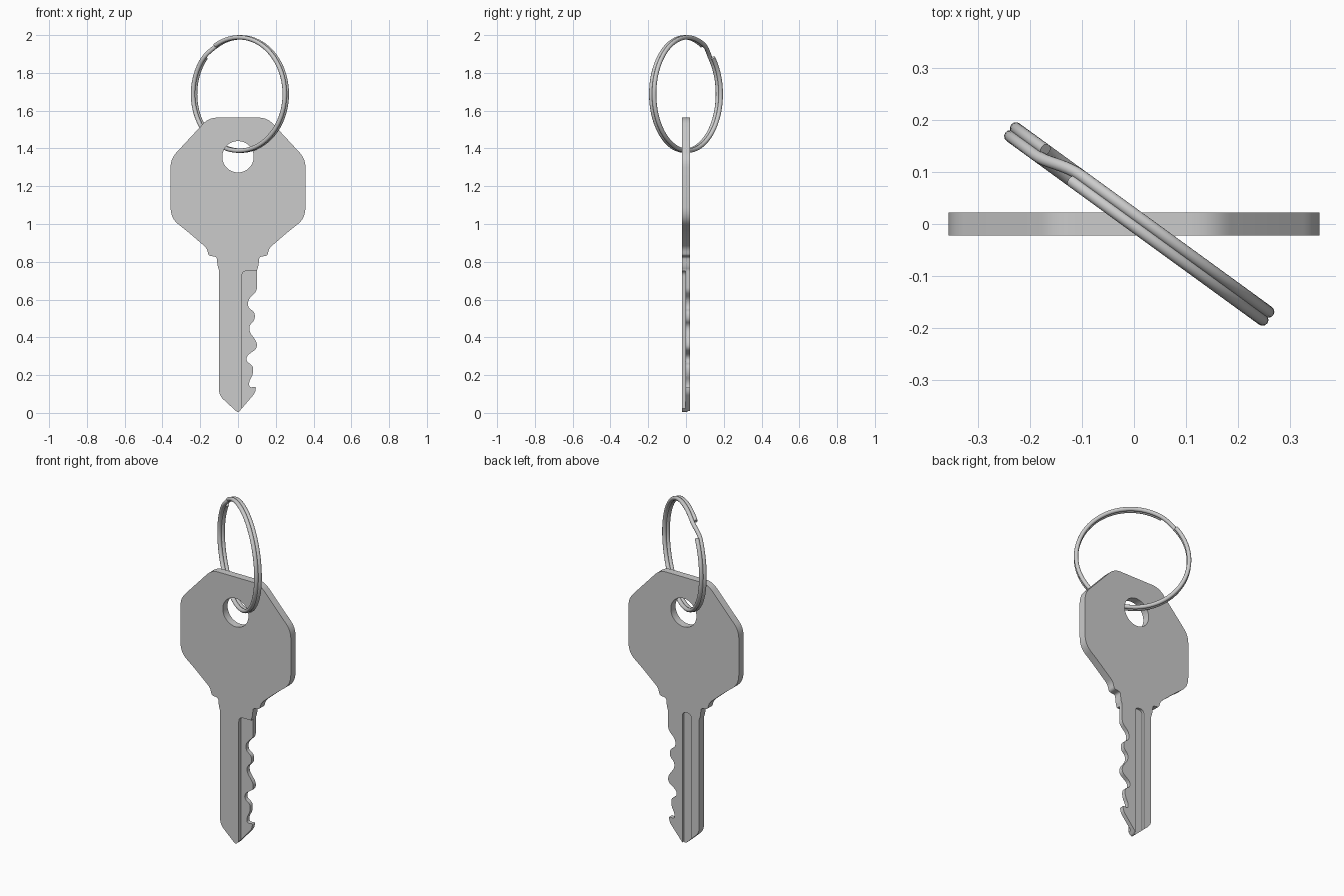
import bpy, bmesh, math
from mathutils import Vector

if "Cube" in bpy.data.objects:
    bpy.data.objects.remove(bpy.data.objects["Cube"])

steel = bpy.data.materials.new("steel grey")
steel.diffuse_color = (0.6, 0.6, 0.6, 1)
steel.use_nodes = True
steel.node_tree.nodes["Principled BSDF"].inputs["Base Color"].default_value = steel.diffuse_color


def fillet(corners, steps=6):
    """Round each (x, z, radius) corner with a short quadratic curve."""
    out, n = [], len(corners)
    for i, (x, z, r) in enumerate(corners):
        p = Vector((x, z))
        a = Vector(corners[i - 1][:2]) - p
        b = Vector(corners[(i + 1) % n][:2]) - p
        if r == 0:
            out.append(p)
            continue
        a = p + a.normalized() * min(r, a.length * 0.48)
        b = p + b.normalized() * min(r, b.length * 0.48)
        for k in range(steps + 1):
            t = k / steps
            out.append(a * (1 - t) ** 2 + p * 2 * t * (1 - t) + b * t * t)
    return out


def prism(name, pts, y0, y1):
    """Extrude an x-z outline from y0 to y1."""
    bm = bmesh.new()
    face = bm.faces.new([bm.verts.new((x, y0, z)) for x, z in pts])
    ext = bmesh.ops.extrude_face_region(bm, geom=[face])
    verts = [g for g in ext["geom"] if isinstance(g, bmesh.types.BMVert)]
    bmesh.ops.translate(bm, verts=verts, vec=(0, y1 - y0, 0))
    bmesh.ops.recalc_face_normals(bm, faces=bm.faces)
    me = bpy.data.meshes.new(name)
    bm.to_mesh(me)
    bm.free()
    me.materials.append(steel)
    ob = bpy.data.objects.new(name, me)
    bpy.context.collection.objects.link(ob)
    return ob


def activate(ob):
    bpy.ops.object.select_all(action='DESELECT')
    ob.select_set(True)
    bpy.context.view_layer.objects.active = ob


# Key outline: head and collar (right half, top to bottom)
half = [(0.155, 1.563, 0.045), (0.357, 1.345, 0.045), (0.357, 1.03, 0.06),
        (0.275, 0.967, 0.05), (0.165, 0.872, 0.02), (0.155, 0.832, 0.012),
        (0.113, 0.826, 0.012), (0.108, 0.775, 0.02)]
# Cut teeth down the right side of the blade
teeth = [(0.1, 0.757, 0.01), (0.1, 0.645, 0.02), (0.053, 0.6, 0.025),
         (0.053, 0.555, 0.025), (0.088, 0.535, 0.02), (0.09, 0.492, 0.02),
         (0.06, 0.465, 0.02), (0.06, 0.43, 0.02), (0.1, 0.375, 0.02),
         (0.1, 0.34, 0.02), (0.045, 0.302, 0.025), (0.045, 0.27, 0.025),
         (0.08, 0.25, 0.02), (0.08, 0.205, 0.02), (0.058, 0.165, 0.02),
         (0.06, 0.133, 0.015), (0.096, 0.14, 0.012), (0.09, 0.105, 0.015),
         (0.0, 0.0, 0.015), (-0.1, 0.092, 0.03), (-0.1, 0.757, 0.01)]
outline = half + teeth + [(-x, z, r) for x, z, r in reversed(half)]
key = prism("key", fillet(outline), -0.022, 0.022)

# Cutters: ring hole, front step beside the teeth, back groove
hole = [(0.083 * math.cos(a), 1.356 + 0.083 * math.sin(a))
        for a in (2 * math.pi * i / 64 for i in range(64))]
step = fillet([(0.02, -0.1, 0), (0.3, -0.1, 0), (0.3, 0.752, 0), (0.02, 0.752, 0.03)])
groove = fillet([(-0.05, -0.1, 0), (0.008, -0.1, 0),
                 (0.008, 0.775, 0.027), (-0.05, 0.775, 0.027)])
cutters = [prism("hole_cutter", hole, -0.1, 0.1),
           prism("step_cutter", step, -0.1, -0.002),
           prism("groove_cutter", groove, 0.008, 0.1)]
activate(key)
for c in cutters:
    c.hide_render = True
    m = key.modifiers.new(c.name, 'BOOLEAN')
    m.operation, m.solver, m.object = 'DIFFERENCE', 'EXACT', c
    bpy.ops.object.modifier_apply(modifier=m.name)
for c in cutters:
    bpy.data.objects.remove(c)
activate(key)
bpy.ops.object.shade_smooth_by_angle(angle=math.radians(35))

# Split ring: two coils of wire with a crossover near the upper left
R, WIRE, GAP = 0.3, 0.0115, 0.0095
along = Vector((0.809, -0.588, 0))
across = Vector((0.588, 0.809, 0))
center = Vector((0.01, 0, 1.688))
path = []
for i in range(241):
    deg = 121 - 701 * i / 240
    t = min(1, max(0, (-218 - deg) / 23))
    off = GAP * (2 * t * t * (3 - 2 * t) - 1)
    a = math.radians(deg)
    path.append(center + along * R * math.cos(a)
                + Vector((0, 0, R * math.sin(a))) + across * off)
cu = bpy.data.curves.new("split_ring", 'CURVE')
cu.dimensions = '3D'
cu.bevel_depth = WIRE
cu.bevel_resolution = 4
cu.use_fill_caps = True
sp = cu.splines.new('POLY')
sp.points.add(len(path) - 1)
for pt, co in zip(sp.points, path):
    pt.co = (*co, 1)
cu.materials.append(steel)
ring = bpy.data.objects.new("split_ring", cu)
bpy.context.collection.objects.link(ring)
activate(ring)
bpy.ops.object.convert(target='MESH')
bpy.ops.object.shade_smooth_by_angle(angle=math.radians(40))
